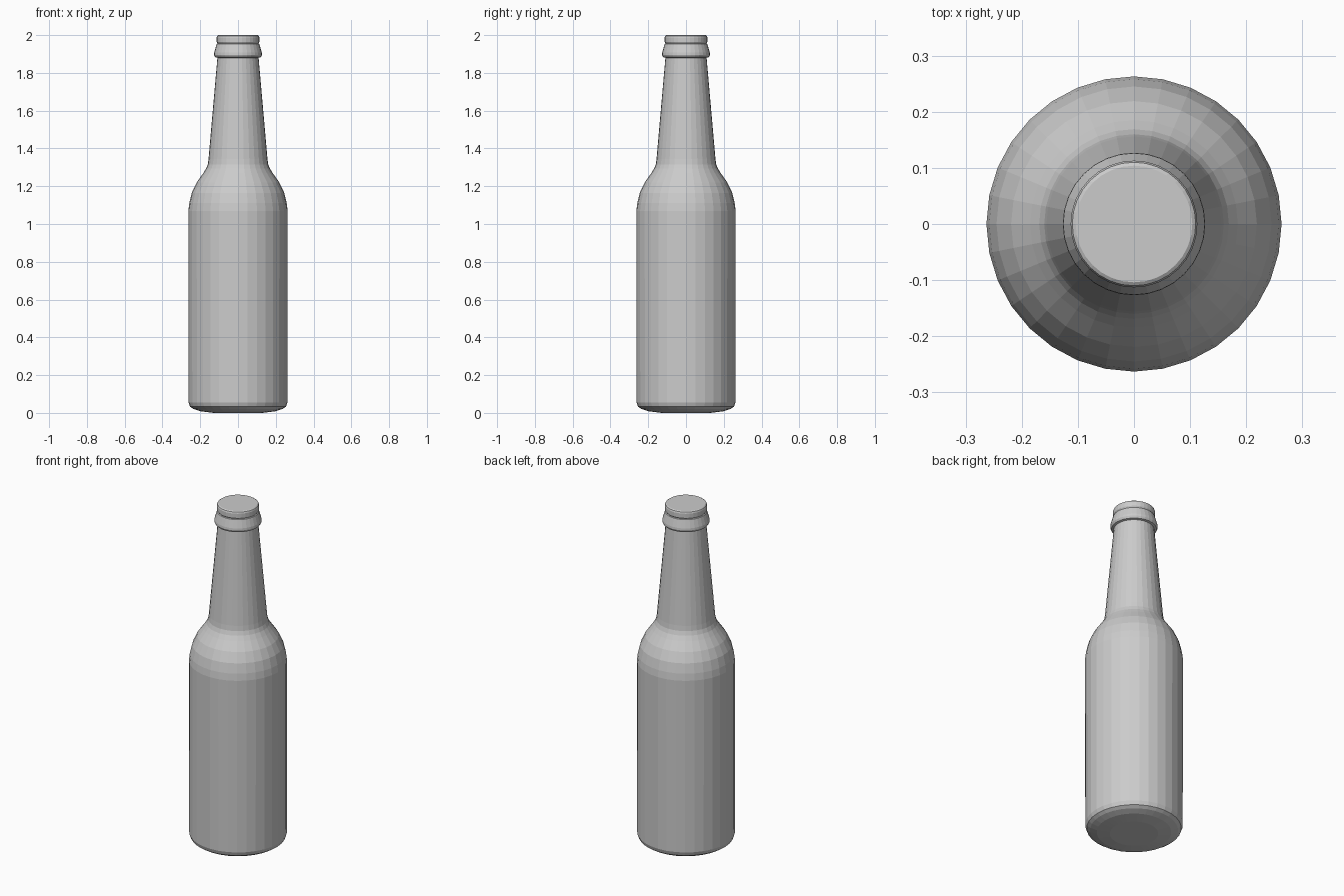
import bpy, bmesh, math

if "Cube" in bpy.data.objects:
    bpy.data.objects.remove(bpy.data.objects["Cube"])

SIDES = 32

# Silhouette from base to lip: (radius, height)
base = [(0.13, 0.0), (0.20, 0.009), (0.236, 0.021), (0.254, 0.033), (0.262, 0.055)]
shoulder = [(0.263, 1.07), (0.258, 1.11), (0.245, 1.165), (0.219, 1.22),
            (0.185, 1.268), (0.169, 1.293), (0.160, 1.316)]
neck = [(0.156, 1.345), (0.109, 1.88)]
collar = [(0.121, 1.883), (0.127, 1.895), (0.126, 1.907), (0.113, 1.953)]
lip = [(0.108, 1.956), (0.113, 1.964), (0.113, 1.988), (0.110, 1.996), (0.104, 2.0)]


def lathe(name, profile):
    """Revolve a profile around z and cap both ends."""
    bm = bmesh.new()
    rings = []
    for r, z in profile:
        rings.append([bm.verts.new((r * math.cos(2 * math.pi * i / SIDES),
                                    r * math.sin(2 * math.pi * i / SIDES), z))
                      for i in range(SIDES)])
    for lo, hi in zip(rings, rings[1:]):
        for i in range(SIDES):
            j = (i + 1) % SIDES
            bm.faces.new((lo[i], lo[j], hi[j], hi[i]))
    bm.faces.new(rings[0][::-1])
    bm.faces.new(rings[-1])
    mesh = bpy.data.meshes.new(name)
    bm.to_mesh(mesh)
    bm.free()
    obj = bpy.data.objects.new(name, mesh)
    bpy.context.collection.objects.link(obj)
    return obj


# One continuous flat-shaded bottle
lathe("bottle", base + shoulder + neck + collar + lip)
